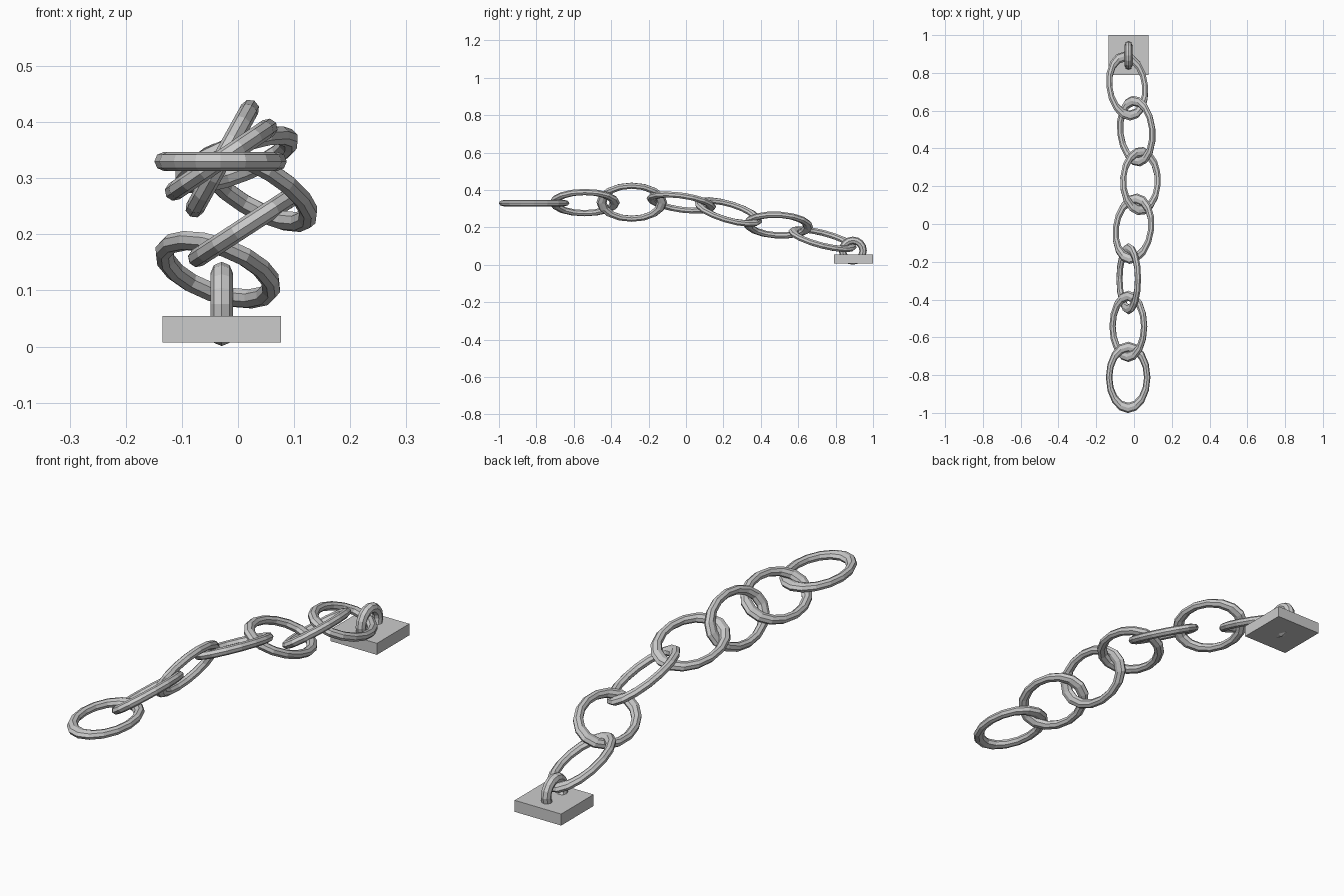
import bpy, math
from mathutils import Matrix, Vector

if "Cube" in bpy.data.objects:
    bpy.data.objects.remove(bpy.data.objects["Cube"])


def ring(name, major, minor, stretch, matrix):
    """Low-poly ring, stretched along its local y axis."""
    bpy.ops.mesh.primitive_torus_add(major_segments=16, minor_segments=8,
                                     major_radius=major, minor_radius=minor)
    ob = bpy.context.object
    ob.name = name
    ob.data.transform(matrix @ Matrix.Diagonal((1, stretch, 1, 1)))
    return ob


def link_matrix(centre, axis, roll):
    """Long axis along the chain, width rolled about it."""
    a = Vector(axis).normalized()
    r = math.radians(roll)
    w = Vector((math.cos(r), 0, math.sin(r)))
    w = (w - a * w.dot(a)).normalized()
    n = w.cross(a)
    m = Matrix((w, a, n)).transposed().to_4x4()
    return Matrix.Translation(centre) @ m


# Chain links: centre, long direction, roll in degrees
links = [
    ((-0.031, -0.812, 0.330), (0, 1, 0), 0),
    ((-0.030, -0.542, 0.333), (0, 1, 0), 34),
    ((-0.028, -0.290, 0.335), (0, 1, 0), 61),
    ((-0.003, -0.025, 0.333), (0.04, 0.36, -0.045), 22),
    ((0.034, 0.227, 0.283), (0.03, 0.36, -0.11), -26),
    ((0.012, 0.492, 0.213), (-0.04, 0.36, -0.026), 33),
    ((-0.036, 0.730, 0.137), (-0.03, 0.36, -0.09), -20),
]
for i, (c, d, roll) in enumerate(links):
    ring(f"chain_link_{i + 1}", 0.101, 0.017, 1.6, link_matrix(c, d, roll))

# Anchor ring standing upright in the base
ring("anchor_ring", 0.055, 0.020, 1.0,
     Matrix.Translation((-0.029, 0.892, 0.076)) @ Matrix.Rotation(math.pi / 2, 4, 'Y'))

# Base plate
bpy.ops.mesh.primitive_cube_add(size=1)
base = bpy.context.object
base.name = "base_plate"
base.data.transform(Matrix.Translation((-0.029, 0.895, 0.031))
                    @ Matrix.Diagonal((0.211, 0.21, 0.047, 1)))
